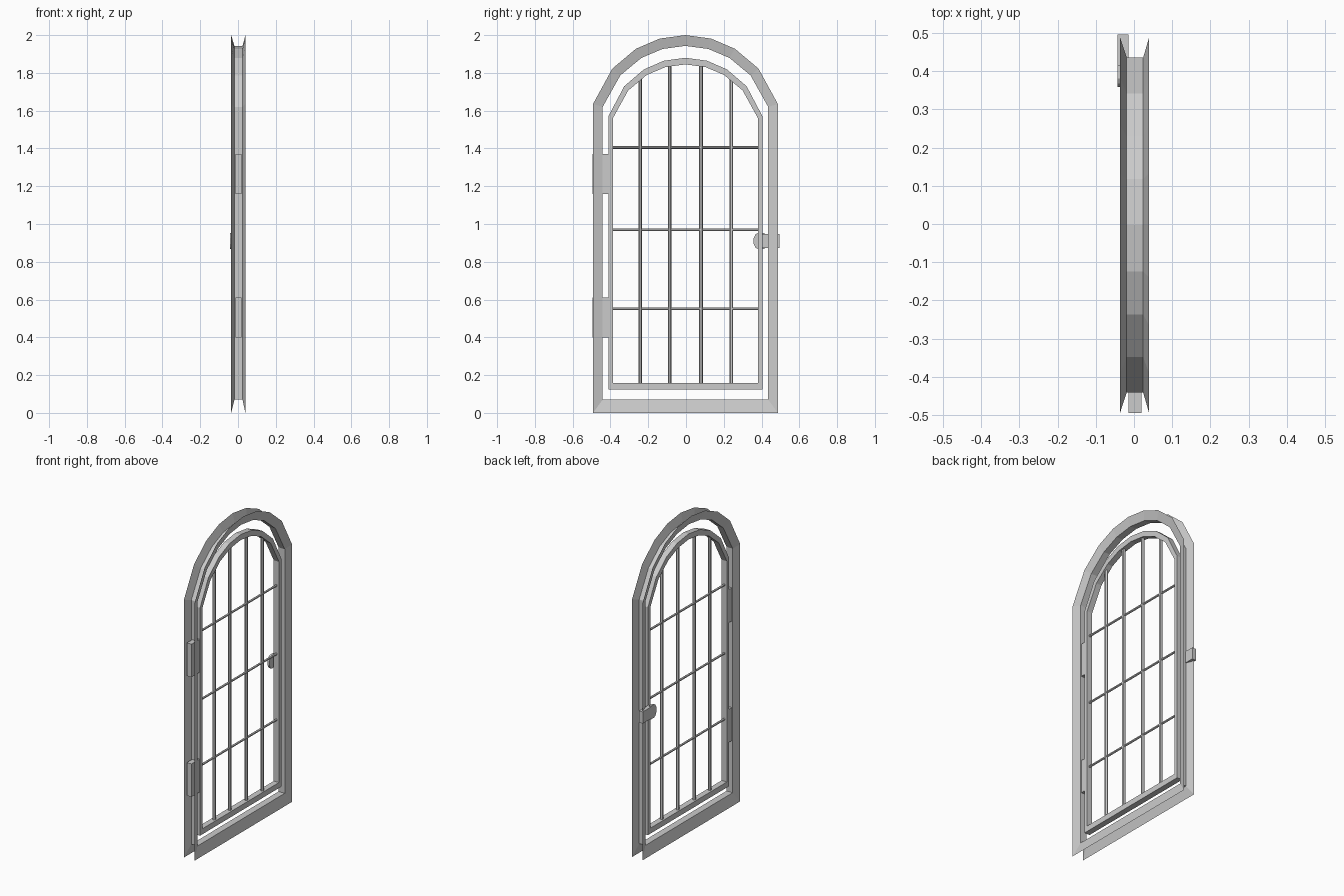
import bpy, bmesh, math

if "Cube" in bpy.data.objects:
    bpy.data.objects.remove(bpy.data.objects["Cube"])

CX, CY = 0.0025, -0.003   # centre of the frame in x and y


def arch(w, spring, top, bottom):
    """Closed (y, z) outline with a segmental arched head."""
    rise = top - spring
    r = (w * w + rise * rise) / (2 * rise)
    cz = top - r
    a = math.atan2(w, spring - cz)
    fr = [1, .67, .42, .21, 0, -.21, -.42, -.67, -1]
    pts = [(CY + r * math.sin(a * f), cz + r * math.cos(a * f)) for f in fr]
    return [(CY + w, bottom)] + pts + [(CY - w, bottom)]


def loft(name, loops, closed):
    """Skin a list of (x, outline) loops; closed joins last loop to first."""
    bm = bmesh.new()
    rows = [[bm.verts.new((x, y, z)) for y, z in pts] for x, pts in loops]
    n = len(rows[0])
    pairs = list(zip(rows, rows[1:]))
    if closed:
        pairs.append((rows[-1], rows[0]))
    for a, b in pairs:
        for i in range(n):
            j = (i + 1) % n
            bm.faces.new((a[i], a[j], b[j], b[i]))
    return finish(name, bm)


def finish(name, bm):
    bmesh.ops.recalc_face_normals(bm, faces=bm.faces)
    me = bpy.data.meshes.new(name)
    bm.to_mesh(me)
    bm.free()
    ob = bpy.data.objects.new(name, me)
    bpy.context.collection.objects.link(ob)
    return ob


def prism(name, outline, x0, x1):
    """Extrude a (y, z) outline from x0 to x1."""
    bm = bmesh.new()
    a = [bm.verts.new((x0, y, z)) for y, z in outline]
    b = [bm.verts.new((x1, y, z)) for y, z in outline]
    bm.faces.new(a)
    bm.faces.new(b[::-1])
    for i in range(len(a)):
        j = (i + 1) % len(a)
        bm.faces.new((a[i], b[i], b[j], a[j]))
    return finish(name, bm)


def box(name, x0, x1, y0, y1, z0, z1):
    return prism(name, [(y0, z0), (y1, z0), (y1, z1), (y0, z1)], x0, x1)


def bar(name, p, length, r, horizontal):
    rot = (math.pi / 2, 0, 0) if horizontal else (0, 0, 0)
    bpy.ops.mesh.primitive_cylinder_add(vertices=6, radius=r, depth=length,
                                        location=p, rotation=rot)
    bpy.context.object.name = name


# Outer frame: open channel with two flared flanges
rim = arch(0.4895, 1.635, 2.0, 0.0)
web = arch(0.438, 1.62, 1.943, 0.07)
loft("outer_frame", [(-0.036, rim), (-0.019, web), (0.024, web), (0.039, rim)], False)

# Sash: solid rectangular section
so = arch(0.408, 1.57, 1.88, 0.123)
si = arch(0.384, 1.56, 1.845, 0.158)
loft("sash", [(-0.016, so), (0.021, so), (0.021, si), (-0.016, si)], True)

# Vertical bars
for y, top in ((-0.242, 1.768), (-0.086, 1.842), (0.08, 1.842), (0.24, 1.768)):
    bar("vertical_bar", (CX, y, (0.15 + top) / 2), top - 0.15, 0.01, False)

# Horizontal bars
for z in (0.552, 0.97, 1.405):
    bar("horizontal_bar", (CX, CY, z), 0.772, 0.007, True)

# Hinges between frame and sash
for z in (0.40, 1.16):
    box("hinge", -0.014, 0.019, -0.494, -0.408, z, z + 0.21)

# Latch: block on the frame with a rounded thumb piece
box("latch_block", -0.043, -0.015, 0.40, 0.495, 0.873, 0.947)
thumb = [(0.415, 0.868), (0.38, 0.868), (0.367, 0.876), (0.358, 0.895),
         (0.358, 0.925), (0.367, 0.944), (0.38, 0.952), (0.415, 0.952)]
prism("latch_thumb", thumb, -0.043, -0.03)
